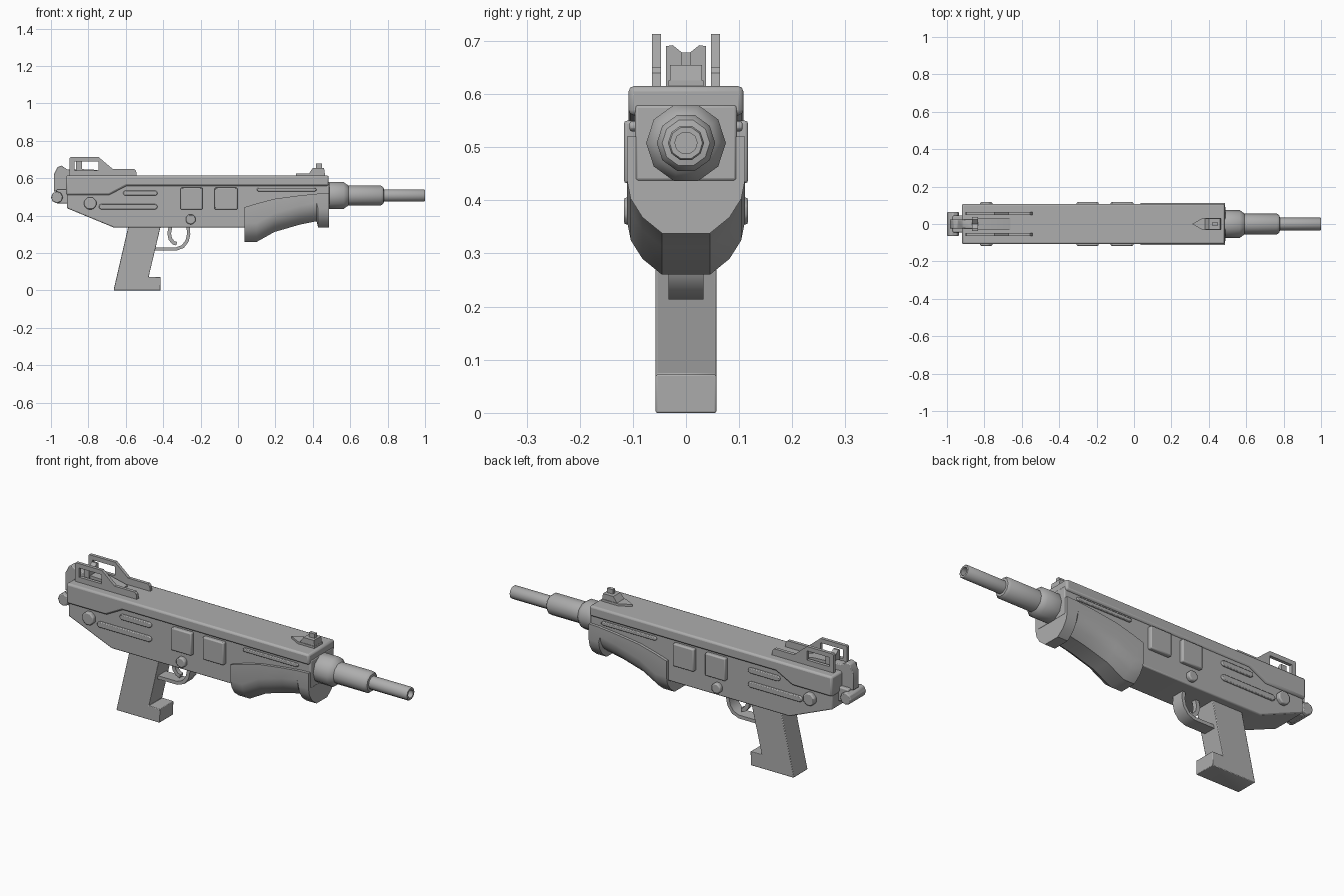
import bpy, bmesh, math
from mathutils import Vector

cube = bpy.data.objects.get("Cube")
if cube:
    bpy.data.objects.remove(cube, do_unlink=True)

grey = bpy.data.materials.new("metal_grey")
grey.use_nodes = True
grey.diffuse_color = (0.42, 0.42, 0.42, 1)
grey.node_tree.nodes["Principled BSDF"].inputs["Base Color"].default_value = (0.42, 0.42, 0.42, 1)


def finish(name, bm, bevel=0.0, segments=2, smooth=35):
    bmesh.ops.recalc_face_normals(bm, faces=bm.faces)
    mesh = bpy.data.meshes.new(name)
    bm.to_mesh(mesh)
    bm.free()
    mesh.materials.append(grey)
    ob = bpy.data.objects.new(name, mesh)
    bpy.context.collection.objects.link(ob)
    bpy.ops.object.select_all(action="DESELECT")
    bpy.context.view_layer.objects.active = ob
    ob.select_set(True)
    if bevel:
        mod = ob.modifiers.new("bevel", "BEVEL")
        mod.width, mod.segments = bevel, segments
        mod.limit_method, mod.angle_limit = "ANGLE", math.radians(30)
    bpy.ops.object.shade_smooth_by_angle(angle=math.radians(smooth))
    return ob


def prism(name, pts, y0, y1, bevel=0.0, **kw):
    """Side profile in x and z, extruded from y0 to y1."""
    bm = bmesh.new()
    face = bm.faces.new([bm.verts.new((x, y0, z)) for x, z in pts])
    new = bmesh.ops.extrude_face_region(bm, geom=[face])["geom"]
    bmesh.ops.translate(bm, vec=(0, y1 - y0, 0),
                        verts=[v for v in new if isinstance(v, bmesh.types.BMVert)])
    return finish(name, bm, bevel, **kw)


def box(name, x0, x1, y0, y1, z0, z1, bevel=0.0):
    return prism(name, [(x0, z0), (x1, z0), (x1, z1), (x0, z1)], y0, y1, bevel)


def disc(x, z, r, n, turn=0.0):
    return [(x + r * math.cos(turn + i * math.tau / n),
             z + r * math.sin(turn + i * math.tau / n)) for i in range(n)]


def pill(x0, x1, z0, z1, n=4):
    """Rounded bar outline."""
    r, zc = (z1 - z0) / 2, (z0 + z1) / 2
    arc = [(-math.pi / 2 + math.pi * i / n) for i in range(n + 1)]
    right = [(x1 - r + r * math.cos(a), zc + r * math.sin(a)) for a in arc]
    left = [(x0 + r - r * math.cos(a), zc - r * math.sin(a)) for a in arc]
    return right + left


def rings(name, loops, **kw):
    """Skin a row of equal closed loops and cap both ends."""
    bm = bmesh.new()
    rows = [[bm.verts.new(p) for p in loop] for loop in loops]
    n = len(rows[0])
    for a, b in zip(rows, rows[1:]):
        for i in range(n):
            bm.faces.new((a[i], a[(i + 1) % n], b[(i + 1) % n], b[i]))
    bm.faces.new(rows[0])
    bm.faces.new(rows[-1])
    return finish(name, bm, **kw)


def ribbon(name, path, thick, half):
    """Flat strip following a path in x and z."""
    pts = [Vector(p) for p in path]
    loops = []
    for i, p in enumerate(pts):
        d = (pts[min(i + 1, len(pts) - 1)] - pts[max(i - 1, 0)]).normalized()
        n = Vector((-d.y, d.x)) * thick / 2
        a, b = p + n, p - n
        loops.append([(a.x, -half, a.y), (a.x, half, a.y), (b.x, half, b.y), (b.x, -half, b.y)])
    return rings(name, loops, smooth=40)


# Receiver: narrow lower body and wider top cover
prism("lower_body", [(-0.915, 0.58), (-0.915, 0.44), (-0.665, 0.337), (0.05, 0.337),
                     (0.05, 0.436), (0.488, 0.436), (0.488, 0.58)], -0.096, 0.096, 0.006)
prism("top_cover", [(-0.92, 0.615), (-0.92, 0.51), (-0.69, 0.51), (-0.595, 0.56),
                    (0.485, 0.56), (0.485, 0.615)], -0.108, 0.108, 0.01)

# Side details on both sides
for side, s in (("right", -1), ("left", 1)):
    for tag, x0, x1 in (("rear", -0.307, -0.19), ("front", -0.125, -0.003)):
        box(f"{tag}_side_panel_{side}", x0, x1, s * 0.09, s * 0.117, 0.432, 0.55, 0.006)
    for tag, x0, x1, z0, z1 in (("upper_rib", -0.615, -0.43, 0.507, 0.535),
                                ("lower_rib", -0.745, -0.43, 0.433, 0.463),
                                ("front_rib", 0.1, 0.42, 0.53, 0.549)):
        prism(f"{tag}_{side}", pill(x0, x1, z0, z1), s * 0.09, s * 0.106, 0.004)
    for tag, x, z, r in (("rear_bolt", -0.79, 0.466, 0.035), ("lower_bolt", -0.253, 0.38, 0.028)):
        prism(f"{tag}_{side}", disc(x, z, r, 8, math.pi / 8), s * 0.09, s * 0.117, 0.006)

# Foregrip with a curved underside and front lip
loops = []
for x, top, low in ((0.035, 0.445, 0.26), (0.1, 0.465, 0.26), (0.195, 0.49, 0.313),
                    (0.33, 0.508, 0.352), (0.42, 0.517, 0.37), (0.428, 0.518, 0.338),
                    (0.486, 0.52, 0.338)):
    half = [(0.111, top), (0.111, low + 0.1), (0.104, low + 0.065), (0.082, low + 0.03), (0.045, low)]
    loops.append([(x, y, z) for y, z in half] + [(x, -y, z) for y, z in reversed(half)])
rings("foregrip", loops, smooth=32)

# Stepped barrel with a hollow muzzle
steps = [(0.47, 0.072), (0.48, 0.075), (0.565, 0.075), (0.585, 0.06), (0.59, 0.055), (0.765, 0.055),
         (0.778, 0.045), (0.78, 0.034), (0.996, 0.034), (1.0, 0.031), (1.0, 0.021), (0.93, 0.021)]
rings("barrel", [[(x, y, z) for y, z in disc(0, 0.508, r, 10)] for x, r in steps], smooth=40)

# Pistol grip with a foot
prism("grip", [(-0.585, 0.35), (-0.665, 0.003), (-0.66, 0), (-0.415, 0), (-0.413, 0.072),
               (-0.478, 0.072), (-0.412, 0.35)], -0.057, 0.057, 0.009)

# Trigger and guard
ribbon("trigger_guard", [(-0.45, 0.222), (-0.33, 0.222), (-0.295, 0.235), (-0.272, 0.265),
                         (-0.264, 0.3), (-0.266, 0.345)], 0.018, 0.033)
ribbon("trigger", [(-0.36, 0.345), (-0.368, 0.305), (-0.362, 0.275), (-0.345, 0.255), (-0.328, 0.25)],
       0.02, 0.012)

# Rear sight: two windowed wings, notched leaf and ramp
for side, s in (("right", -1), ("left", 1)):
    y0, y1 = s * 0.047, s * 0.064
    prism(f"sight_wing_base_{side}", [(-0.9, 0.605), (-0.54, 0.605), (-0.545, 0.64), (-0.555, 0.65),
                                      (-0.67, 0.65), (-0.69, 0.642), (-0.9, 0.642)], y0, y1)
    ribbon_top = [(-0.9, 0.64), (-0.9, 0.708), (-0.895, 0.713), (-0.745, 0.713), (-0.67, 0.65),
                  (-0.69, 0.641), (-0.745, 0.641), (-0.745, 0.69), (-0.875, 0.69), (-0.875, 0.64)]
    prism(f"sight_wing_frame_{side}", ribbon_top, y0, y1)
leaf = [(-0.038, 0.61), (0.038, 0.61), (0.038, 0.69), (0.025, 0.692), (0, 0.672),
        (-0.025, 0.692), (-0.038, 0.69)]
rings("rear_sight_leaf", [[(x, y, z) for y, z in leaf] for x in (-0.865, -0.835)])
prism("rear_sight_ramp", [(-0.86, 0.61), (-0.66, 0.61), (-0.66, 0.622), (-0.76, 0.645), (-0.86, 0.65)],
      -0.03, 0.03)

# Rear bracket and cross pin
prism("rear_bracket", [(-0.985, 0.53), (-0.91, 0.53), (-0.91, 0.61), (-0.85, 0.61), (-0.85, 0.645),
                       (-0.915, 0.648), (-0.945, 0.668), (-0.965, 0.66), (-0.985, 0.62)],
      -0.024, 0.024, 0.004)
box("rear_lug", -0.97, -0.9, -0.045, 0.045, 0.465, 0.54, 0.006)
prism("rear_cross_pin", disc(-0.968, 0.498, 0.032, 8), -0.065, 0.065, 0.005)

# Front sight: pointed base, block and post
bm = bmesh.new()
outline = [(0.31, 0), (0.37, -0.033), (0.465, -0.033), (0.465, 0.033), (0.37, 0.033)]
base = bm.faces.new([bm.verts.new((x, y, 0.61)) for x, y in outline])
new = bmesh.ops.extrude_face_region(bm, geom=[base])["geom"]
bmesh.ops.translate(bm, vec=(0, 0, 0.016), verts=[v for v in new if isinstance(v, bmesh.types.BMVert)])
finish("front_sight_base", bm)
prism("front_sight_block", [(0.375, 0.62), (0.4, 0.655), (0.46, 0.655), (0.465, 0.62)], -0.03, 0.03)
box("front_sight_post", 0.417, 0.45, -0.009, 0.009, 0.65, 0.678)
